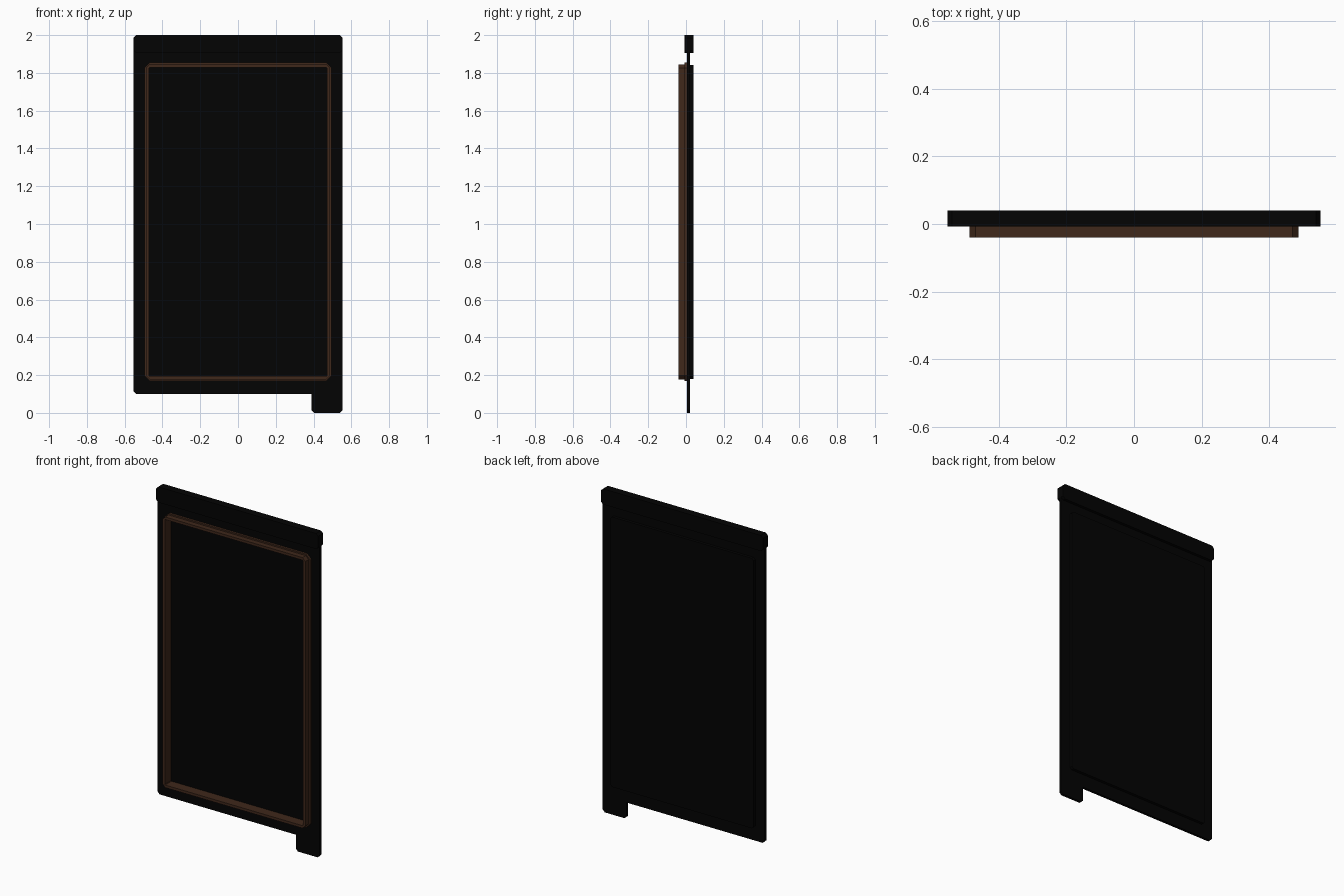
import bpy
import bmesh
from mathutils import Vector

cube = bpy.data.objects.get("Cube")
if cube:
    bpy.data.objects.remove(cube, do_unlink=True)


def material(name, colour):
    mat = bpy.data.materials.new(name)
    mat.use_nodes = True
    mat.diffuse_color = colour
    node = mat.node_tree.nodes["Principled BSDF"]
    node.inputs["Base Color"].default_value = colour
    node.inputs["Roughness"].default_value = 0.8
    return mat


black = material("soft black", (0.001, 0.001, 0.001, 1))
brown = material("dark brown", (0.05, 0.021, 0.011, 1))


def cut_corners(points, cut, keep=()):
    """Chamfer every corner of an outline except the kept ones."""
    result = []
    for i, p in enumerate(points):
        p = Vector(p)
        if i in keep:
            result.append(p)
            continue
        for q in (points[i - 1], points[(i + 1) % len(points)]):
            result.append(p + (Vector(q) - p).normalized() * cut)
    return result


def rectangle(half, low, high, cut):
    return cut_corners([(-half, low), (half, low), (half, high), (-half, high)], cut)


def loft(name, loops, mat, closed=False):
    """Join (outline, depth) loops into a solid, or a ring when closed."""
    bm = bmesh.new()
    rows = [[bm.verts.new((p.x, y, p.y)) for p in pts] for pts, y in loops]
    pairs = list(zip(rows, rows[1:]))
    if closed:
        pairs.append((rows[-1], rows[0]))
    else:
        bm.faces.new(rows[0])
        bm.faces.new(rows[-1])
    n = len(rows[0])
    for a, b in pairs:
        for i in range(n):
            j = (i + 1) % n
            bm.faces.new((a[i], a[j], b[j], b[i]))
    bmesh.ops.recalc_face_normals(bm, faces=bm.faces)
    mesh = bpy.data.meshes.new(name)
    bm.to_mesh(mesh)
    bm.free()
    mesh.materials.append(mat)
    obj = bpy.data.objects.new(name, mesh)
    bpy.context.collection.objects.link(obj)
    return obj


def slab(name, outline, front, back, mat):
    return loft(name, [(outline, front), (outline, back)], mat)


# Thin backing sheet with a tab at its lower left
sheet = [(-0.552, 0.1), (0.39, 0.1), (0.39, 0), (0.552, 0), (0.552, 1.95), (-0.552, 1.95)]
backing = slab("backing_sheet", cut_corners(sheet, 0.014, keep=(1,)), 0.006, 0.022, black)

# Opening through the sheet
cutter = slab("opening_cutter", rectangle(0.478, 0.187, 1.836, 0.01), -0.1, 0.1, black)
cutter.hide_render = True
cutter.hide_set(True)
opening = backing.modifiers.new("opening", 'BOOLEAN')
opening.operation = 'DIFFERENCE'
opening.solver = 'EXACT'
opening.object = cutter

# Thick bar along the top edge
slab("top_bar", rectangle(0.552, 1.904, 2, 0.014), -0.008, 0.04, black)

# Centre panel, raised on the back and sunk behind the opening
slab("centre_panel", rectangle(0.488, 0.18, 1.843, 0.012), 0.021, 0.04, black)


# Moulded border: a thin flange and a taller wall lining the opening
def border(inset):
    return rectangle(0.496 - inset, 0.169 + inset, 1.854 - inset, 0.028 - inset)


profile = [(0, 0.007), (0, -0.008), (0.009, -0.008), (0.009, -0.04),
           (0.025, -0.04), (0.025, 0.023), (0.015, 0.023), (0.015, 0.007)]
loft("border_moulding", [(border(i), y) for i, y in profile], brown, closed=True)
